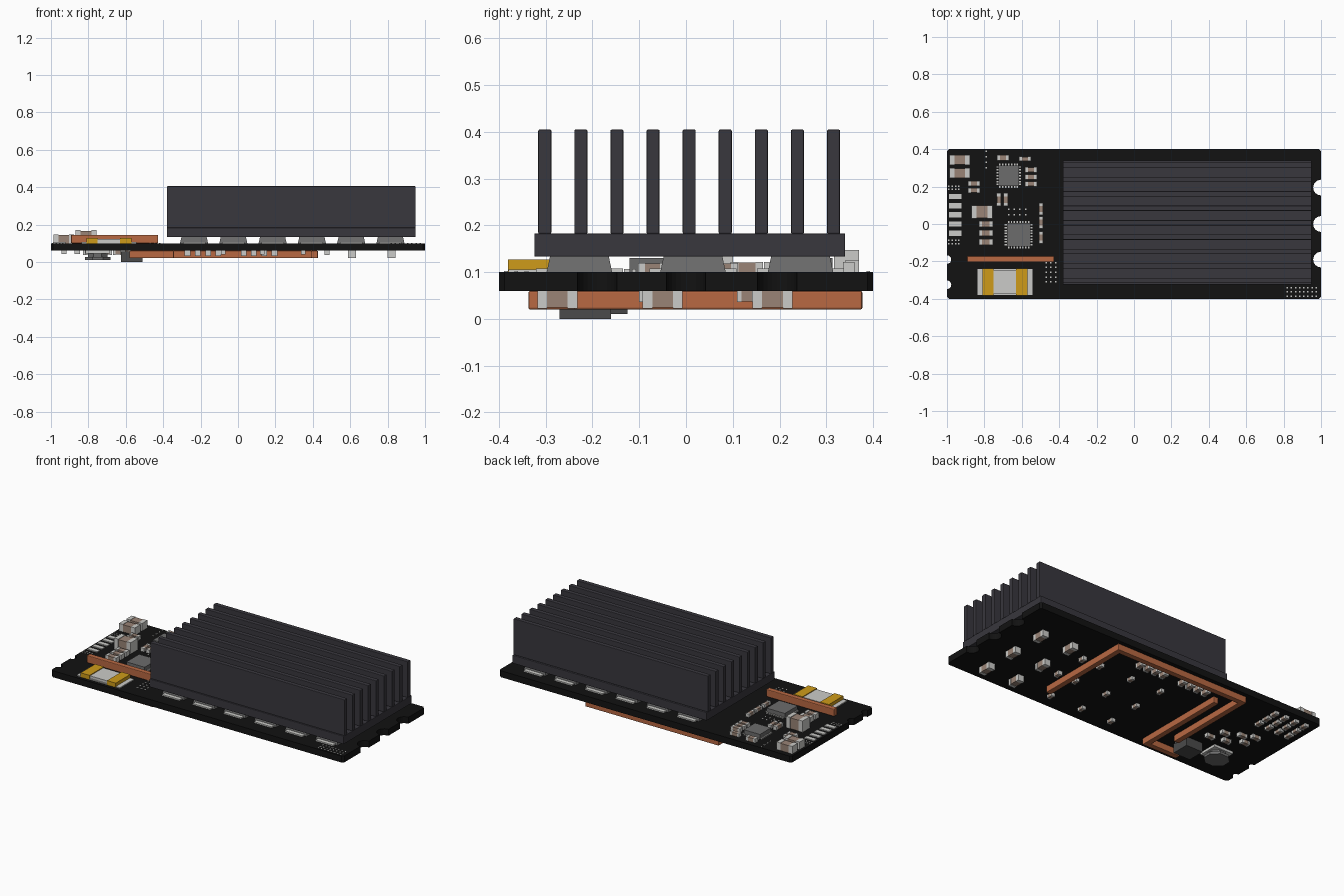
import bpy, bmesh
from math import sin, cos, pi
from mathutils import Matrix, Vector

cube = bpy.data.objects.get("Cube")
if cube:
    bpy.data.objects.remove(cube)


def material(name, rgb):
    m = bpy.data.materials.new(name)
    m.use_nodes = True
    m.diffuse_color = (*rgb, 1)
    bsdf = m.node_tree.nodes["Principled BSDF"]
    bsdf.inputs["Base Color"].default_value = (*rgb, 1)
    bsdf.inputs["Roughness"].default_value = 0.6
    return m


BOARD = material("board_black", (0.006, 0.006, 0.006))
SINK = material("anodised_grey", (0.04, 0.038, 0.047))
COPPER = material("copper", (0.48, 0.14, 0.055))
GOLD = material("gold", (0.62, 0.33, 0.01))
SILVER = material("silver", (0.6, 0.6, 0.58))
CHIP = material("chip_grey", (0.15, 0.15, 0.15))
DARK = material("dark_grey", (0.07, 0.07, 0.07))
CERAMIC = material("ceramic_brown", (0.32, 0.23, 0.18))

TOP, UNDER = 0.1, 0.06


class Part:
    """Collects boxes and prisms in one mesh object."""

    def __init__(self, name, *mats):
        self.name, self.mats, self.bm = name, mats, bmesh.new()

    def paint(self, faces, mat):
        for f in faces:
            f.material_index = self.mats.index(mat)

    def box(self, x, y, z, sx, sy, sz, mat=None):
        """Box centred on x, y with its lower face at z."""
        m = Matrix.Translation((x, y, z + sz / 2)) @ Matrix.Diagonal((sx, sy, sz, 1))
        r = bmesh.ops.create_cube(self.bm, size=1, matrix=m)
        self.paint({f for v in r["verts"] for f in v.link_faces}, mat or self.mats[0])

    def prism(self, outline, z, height, mat=None, taper=1):
        n = len(outline)
        mid = sum((Vector(p) for p in outline), Vector((0, 0))) / n
        lo = [self.bm.verts.new((*p, z)) for p in outline]
        hi = [self.bm.verts.new((*(mid + (Vector(p) - mid) * taper), z + height)) for p in outline]
        faces = [self.bm.faces.new(lo), self.bm.faces.new(hi)]
        faces += [self.bm.faces.new((lo[i], lo[(i + 1) % n], hi[(i + 1) % n], hi[i])) for i in range(n)]
        self.paint(faces, mat or self.mats[0])

    def cap(self, x, y, length, width, height, along_y=False, under=False):
        """Ceramic block with a silver cap on each end."""
        z = UNDER - height if under else TOP
        end = length * 0.24
        for off, size, mat, grow in ((0, length - 2 * end, CERAMIC, 0.95),
                                     (-(length - end) / 2, end, SILVER, 1), ((length - end) / 2, end, SILVER, 1)):
            h = height * grow
            zz = UNDER - h if under else z
            if along_y:
                self.box(x, y + off, zz, width * grow, size, h, mat)
            else:
                self.box(x + off, y, zz, size, width * grow, h, mat)

    def done(self, bevel=0):
        bmesh.ops.recalc_face_normals(self.bm, faces=self.bm.faces)
        mesh = bpy.data.meshes.new(self.name)
        self.bm.to_mesh(mesh)
        self.bm.free()
        for m in self.mats:
            mesh.materials.append(m)
        ob = bpy.data.objects.new(self.name, mesh)
        bpy.context.collection.objects.link(ob)
        if bevel:
            mod = ob.modifiers.new("edge", "BEVEL")
            mod.width, mod.segments = bevel, 2
        return ob


def rect(x, y, sx, sy):
    return [(x - sx / 2, y - sy / 2), (x + sx / 2, y - sy / 2), (x + sx / 2, y + sy / 2), (x - sx / 2, y + sy / 2)]


def strip(path, width):
    """Outline of a constant-width bar with mitred right-angle corners."""
    pts = [Vector(p) for p in path]
    dirs = [(b - a).normalized() for a, b in zip(pts, pts[1:])]
    left, right = [], []
    for i, p in enumerate(pts):
        used = {tuple(Vector((-d.y, d.x))) for d in dirs[max(i - 1, 0):i + 1]}
        n = sum((Vector(u) for u in used), Vector((0, 0))) * width / 2
        left.append(p + n)
        right.append(p - n)
    return left + right[::-1]


# circuit board with half-round edge notches
def notch(side, y, r):
    return [(side * (1 - r * sin(pi * k / 12)), y - side * r * cos(pi * k / 12)) for k in range(13)]


c = 0.012
outline = [(-1 + c, -0.4), (1 - c, -0.4), (1, -0.4 + c)]
for y in (-0.19, 0, 0.195):
    outline += notch(1, y, 0.042)
outline += [(1, 0.4 - c), (1 - c, 0.4), (-1 + c, 0.4), (-1, 0.4 - c)]
for y in (-0.19, -0.325):
    outline += notch(-1, y, 0.023)
outline.append((-1, -0.4 + c))
p = Part("circuit_board", BOARD)
p.prism(outline, UNDER, TOP - UNDER)
p.done()

# heatsink: base and nine fins
p = Part("heatsink", SINK)
p.box(0.285, 0.008, 0.133, 1.33, 0.665, 0.05)
for i in range(9):
    p.box(0.285, -0.302 + 0.0772 * i, 0.182, 1.33, 0.028, 0.223)
p.done(0.003)

# power transistors below the heatsink
p = Part("power_transistors", CHIP, SILVER)
for i in range(6):
    x = -0.235 + 0.21 * i
    for y in (-0.228, 0.015, 0.245):
        p.prism(rect(x, y, 0.15, 0.14), TOP, 0.033, CHIP, 0.9)
        for s in (-1, 1):
            p.box(x, y + s * 0.078, TOP, 0.12, 0.03, 0.008, SILVER)
p.done()

# copper bars
p = Part("top_copper_bar", COPPER)
p.box(-0.66, -0.188, TOP, 0.465, 0.032, 0.045)
p.done(0.004)
p = Part("underside_copper_bars", COPPER)
p.prism(strip([(0.41, -0.24), (0.41, 0.36), (-0.47, 0.36), (-0.47, -0.2)], 0.034), 0.02, 0.04)
p.prism(strip([(-0.36, 0.27), (-0.36, -0.32), (-0.58, -0.32)], 0.034), 0.02, 0.04)
p.done(0.004)

# current shunt: silver pads, gold ends, pale centre
p = Part("current_shunt", SILVER, GOLD)
p.box(-0.69, -0.31, TOP, 0.295, 0.14, 0.006)
p.box(-0.69, -0.31, TOP, 0.12, 0.13, 0.022)
for s in (-1, 1):
    p.box(-0.69 + s * 0.09, -0.31, TOP, 0.06, 0.142, 0.027, GOLD)
p.done()

# flat controller chips with pin rows
p = Part("controller_chips", CHIP, SILVER)
for x, y, size, n in ((-0.67, 0.258, 0.11, 7), (-0.617, -0.058, 0.125, 8)):
    p.box(x, y, TOP, size, size, 0.03, CHIP)
    for i in range(n):
        t = (i - (n - 1) / 2) * size * 0.85 / (n - 1)
        for s in (-1, 1):
            p.box(x + t, y + s * size * 0.53, TOP, 0.008, 0.016, 0.007, SILVER)
            p.box(x + s * size * 0.53, y + t, TOP, 0.016, 0.008, 0.007, SILVER)
p.done()

# capacitors on the top
p = Part("top_capacitors", CERAMIC, SILVER)
for y in (0.343, 0.272):
    p.cap(-0.932, y, 0.108, 0.053, 0.047)
p.cap(-0.812, 0.065, 0.112, 0.07, 0.07)
for x, ys in ((-0.856, (0.217, 0.18)), (-0.55, (0.29, 0.252, 0.215))):
    for y in ys:
        p.cap(x, y, 0.064, 0.027, 0.022)
for y in (0, -0.048, -0.096):
    p.cap(-0.792, y, 0.075, 0.034, 0.03)
p.cap(-0.7, 0.355, 0.064, 0.03, 0.025)
p.cap(-0.583, 0.348, 0.064, 0.024, 0.022)
for x in (-0.722, -0.685):
    p.cap(x, 0.13, 0.07, 0.024, 0.022, True)
for y in (0.08, 0.008, -0.072):
    p.cap(-0.497, y, 0.062, 0.022, 0.02, True)
p.done()

# solder pads and via dots
p = Part("edge_pads", SILVER)
for i in range(5):
    p.box(-0.955, 0.147 - 0.049 * i, TOP, 0.068, 0.028, 0.006)
p.done()
p = Part("via_dots", SILVER)
for x0, y0, nx, ny, step in ((0.82, -0.385, 8, 3, 0.022), (-0.99, 0.185, 4, 2, 0.018),
                             (-0.99, -0.105, 4, 2, 0.018), (-0.47, -0.31, 3, 5, 0.026),
                             (-0.67, 0.05, 4, 2, 0.03), (-0.79, 0.3, 1, 4, 0.03)):
    for i in range(nx):
        for j in range(ny):
            p.box(x0 + i * step, y0 + j * step, TOP, 0.008, 0.008, 0.002)
p.done()

# capacitors on the underside
p = Part("underside_capacitors", CERAMIC, SILVER)
for x in (0.61, 0.82):
    for y in (-0.275, -0.05, 0.185):
        p.cap(x, y, 0.085, 0.042, 0.038, True, True)
for y in (-0.29, -0.08, 0.13):
    for x in (0.35, 0.13, -0.08):
        p.cap(x, y, 0.042, 0.024, 0.02, True, True)
for y in (-0.08, 0.13):
    p.cap(0.475, y, 0.042, 0.026, 0.024, True, True)
for i in range(4):
    for x0 in (-0.27, 0.03):
        p.cap(x0 + 0.055 * i, 0.29, 0.055, 0.03, 0.028, True, True)
    for y in (0.21, 0.275, 0.34):
        p.cap(-0.72 - 0.07 * i, y, 0.05, 0.028, 0.018, True, True)
for x, y in ((-0.6, -0.07), (-0.64, 0.01), (-0.7, -0.05), (-0.73, 0.05), (-0.79, 0.0), (-0.8, 0.08)):
    p.cap(x, y, 0.055, 0.028, 0.022, False, True)
p.done()

# underside inductor and regulator block
p = Part("inductor", CHIP, SILVER)
ring = [(-0.75 + 0.075 * cos(pi / 8 + k * pi / 4), -0.19 + 0.07 * sin(pi / 8 + k * pi / 4)) for k in range(8)]
p.prism(ring, 0.01, 0.016)
p.prism([(x * 0.75 - 0.1875, y * 0.75 - 0.0475) for x, y in ring], 0.026, 0.02)
p.box(-0.75, -0.19, 0.045, 0.13, 0.12, 0.015, SILVER)
p.done()
p = Part("regulator_block", DARK, SILVER)
p.box(-0.567, -0.215, 0, 0.115, 0.11, 0.056)
for s in (-1, 1):
    p.box(-0.567 + s * 0.05, -0.215, 0.052, 0.03, 0.07, 0.008, SILVER)
p.done()
